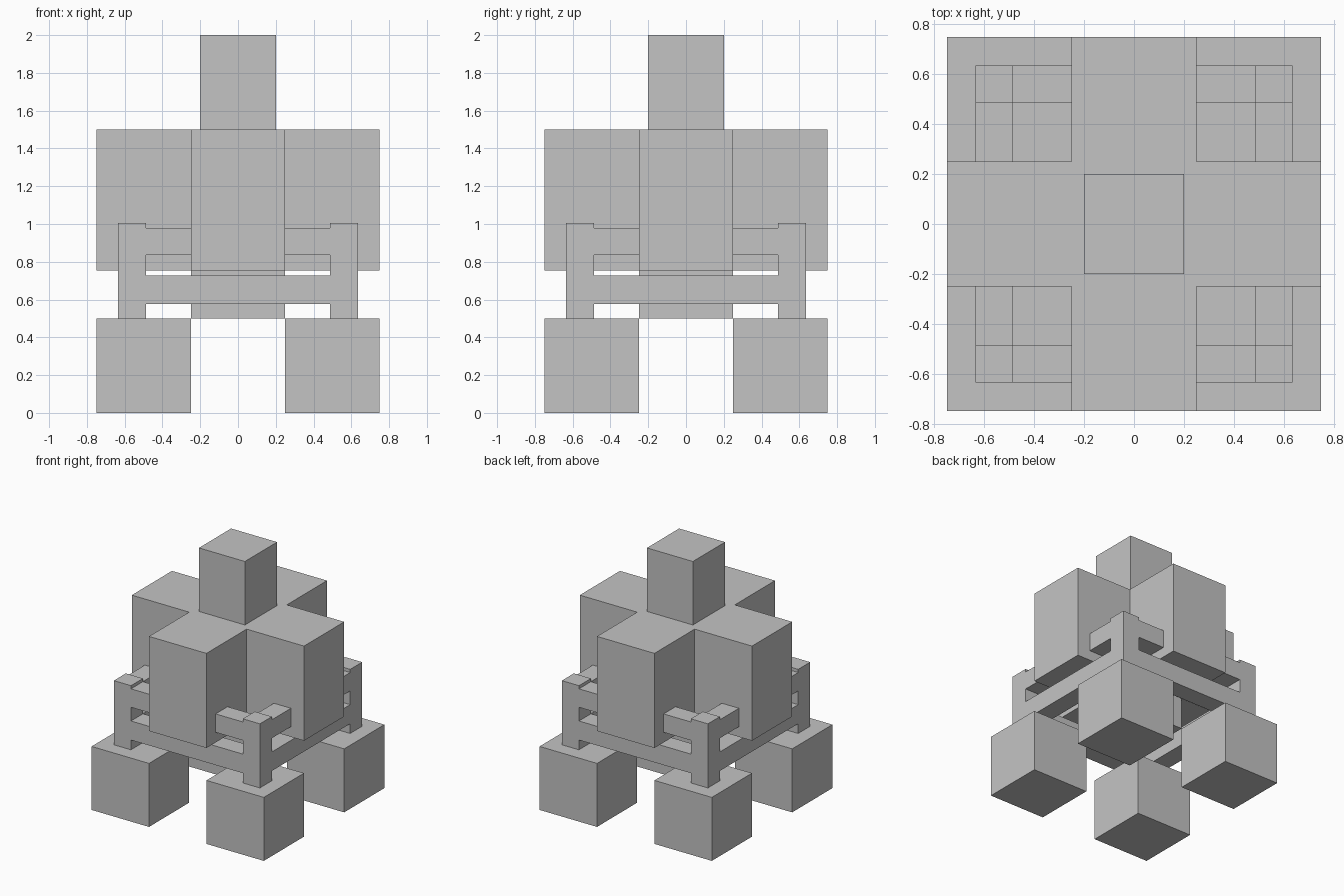
import bpy
import bmesh

if "Cube" in bpy.data.objects:
    bpy.data.objects.remove(bpy.data.objects["Cube"])

grey = bpy.data.materials.new("plain grey")
grey.diffuse_color = (0.55, 0.55, 0.55, 1)
grey.use_nodes = True
grey.node_tree.nodes["Principled BSDF"].inputs["Base Color"].default_value = grey.diffuse_color


def finish(name, bm):
    bmesh.ops.recalc_face_normals(bm, faces=bm.faces)
    mesh = bpy.data.meshes.new(name)
    bm.to_mesh(mesh)
    bm.free()
    mesh.materials.append(grey)
    obj = bpy.data.objects.new(name, mesh)
    bpy.context.collection.objects.link(obj)
    return obj


def box(name, x, y, z):
    """Box from (min, max) ranges on each axis."""
    bm = bmesh.new()
    bmesh.ops.create_cube(bm, size=1)
    for v in bm.verts:
        for i, (lo, hi) in enumerate((x, y, z)):
            v.co[i] = lo if v.co[i] < 0 else hi
    return finish(name, bm)


# Body: plus-shaped profile raised into a prism
A, B = 0.25, 0.75
outline = []
for c, s in ((1, 0), (0, 1), (-1, 0), (0, -1)):
    for x, y in ((B, -A), (B, A), (A, A)):
        outline.append((c * x - s * y, s * x + c * y))
bm = bmesh.new()
base = bm.faces.new([bm.verts.new((x, y, 0.755)) for x, y in outline])
raised = bmesh.ops.extrude_face_region(bm, geom=[base], use_keep_orig=True)
for v in raised["geom"]:
    if isinstance(v, bmesh.types.BMVert):
        v.co.z = 1.5
finish("body", bm)

# Core below the body and head on top
box("core", (-A, A), (-A, A), (0.5, 0.755))
box("head", (-0.2, 0.2), (-0.2, 0.2), (1.5, 2.0))

# Corner feet, posts and the short upper rails that join posts to the body
IN, OUT = 0.487, 0.636


def span(sign, lo, hi):
    return tuple(sorted((sign * lo, sign * hi)))


for sx, sidename in ((-1, "left"), (1, "right")):
    for sy, endname in ((-1, "front"), (1, "back")):
        tag = f"{endname}_{sidename}"
        box(f"foot_{tag}", span(sx, A, B), span(sy, A, B), (0, 0.5))
        box(f"post_{tag}", span(sx, IN, OUT), span(sy, IN, OUT), (0.5, 1.005))
        box(f"upper_rail_x_{tag}", span(sx, A, IN), span(sy, IN, OUT), (0.835, 0.98))
        box(f"upper_rail_y_{tag}", span(sx, IN, OUT), span(sy, A, IN), (0.835, 0.98))

# Long lower rails between the posts
for s, endname, sidename in ((-1, "front", "left"), (1, "back", "right")):
    box(f"lower_rail_{endname}", (-IN, IN), span(s, IN, OUT), (0.577, 0.727))
    box(f"lower_rail_{sidename}", span(s, IN, OUT), (-IN, IN), (0.577, 0.727))
